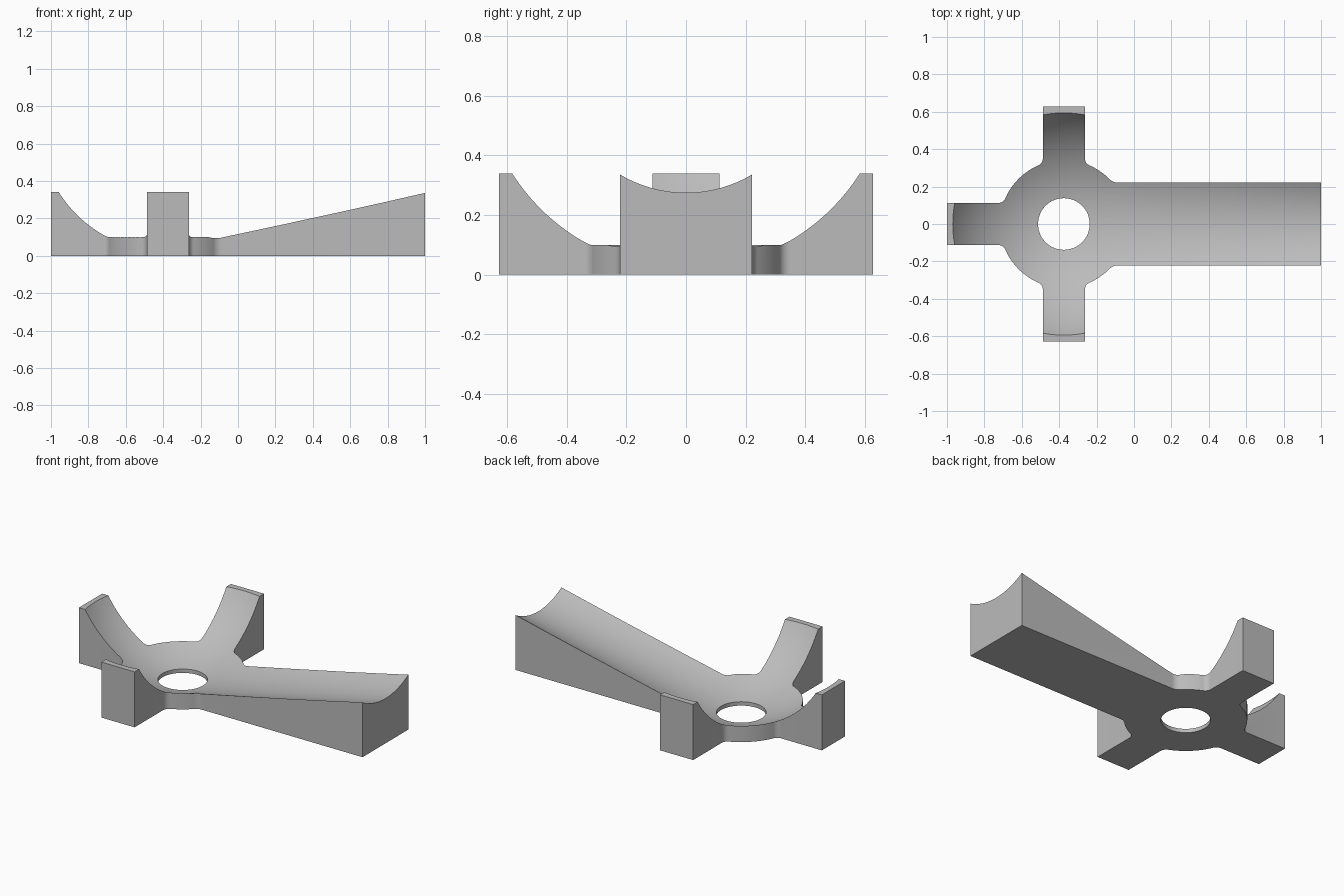
import bpy, bmesh
from math import sin, cos, pi, atan2, sqrt, radians

if "Cube" in bpy.data.objects:
    bpy.data.objects.remove(bpy.data.objects["Cube"])

HUB_X, HUB_R, HEIGHT = -0.375, 0.342, 0.34
BOWL_R, BOWL_Z = 0.70, 0.71

grey = bpy.data.materials.new("light_grey")
grey.use_nodes = True
grey.diffuse_color = (0.5, 0.5, 0.5, 1)
grey.node_tree.nodes["Principled BSDF"].inputs["Base Color"].default_value = grey.diffuse_color


def make_object(name, bm):
    bmesh.ops.recalc_face_normals(bm, faces=bm.faces)
    mesh = bpy.data.meshes.new(name)
    bm.to_mesh(mesh)
    bm.free()
    mesh.materials.append(grey)
    obj = bpy.data.objects.new(name, mesh)
    bpy.context.collection.objects.link(obj)
    return obj


def arm_outline(half, length, fillet, steps=8):
    """Half-filleted arm along local +x, from its right root to its left root."""
    d = sqrt((HUB_R + fillet) ** 2 - (half + fillet) ** 2)
    start = pi + atan2(-(half + fillet), d)
    side = []
    for i in range(steps + 1):
        a = start + (pi / 2 - start) * i / steps
        side.append((d + fillet * cos(a), -half - fillet + fillet * sin(a)))
    side.append((length, -half))
    return side + [(x, -y) for x, y in reversed(side)]


# Plan outline: round hub with one long and three short arms
arms = [(0, 0.222, 1.375, 0.06), (pi / 2, 0.1125, 0.627, 0.04),
        (pi, 0.1125, 0.625, 0.04), (3 * pi / 2, 0.1125, 0.627, 0.04)]
outline = []
for k, (turn, half, length, fillet) in enumerate(arms):
    pts = arm_outline(half, length, fillet)
    outline += [(x * cos(turn) - y * sin(turn), x * sin(turn) + y * cos(turn)) for x, y in pts]
    # Hub arc to the next arm
    nxt = arm_outline(*arms[(k + 1) % 4][1:])[0]
    a0 = turn + atan2(pts[-1][1], pts[-1][0])
    a1 = turn + pi / 2 + atan2(nxt[1], nxt[0])
    for i in range(1, 10):
        a = a0 + (a1 - a0) * i / 10
        outline.append((HUB_R * cos(a), HUB_R * sin(a)))

bm = bmesh.new()
base = bm.faces.new([bm.verts.new((x + HUB_X, y, 0)) for x, y in outline])
top = bmesh.ops.extrude_face_region(bm, geom=[base])["geom"]
bmesh.ops.translate(bm, vec=(0, 0, HEIGHT),
                    verts=[v for v in top if isinstance(v, bmesh.types.BMVert)])
body = make_object("cradle_bracket", bm)

# Spherical bowl cutter
bm = bmesh.new()
bmesh.ops.create_uvsphere(bm, u_segments=128, v_segments=80, radius=BOWL_R)
bmesh.ops.translate(bm, verts=bm.verts, vec=(HUB_X, 0, BOWL_Z))
bowl = make_object("bowl_cutter", bm)

# Sloping trough cutter, narrowing in radius toward the long arm's end
bm = bmesh.new()
SIDES = 128
rings = []
for x in (-0.2, 0.1, 0.4, 0.7, 1.0, 1.1):
    r = 0.433 + (1 - x) * 0.19
    z = 0.275 + 0.2 * (x - 1) + r
    rings.append([bm.verts.new((x, r * sin(2 * pi * i / SIDES), z - r * cos(2 * pi * i / SIDES)))
                  for i in range(SIDES)])
for a, b in zip(rings, rings[1:]):
    for i in range(SIDES):
        j = (i + 1) % SIDES
        bm.faces.new((a[i], a[j], b[j], b[i]))
bm.faces.new(rings[0])
bm.faces.new(rings[-1])
trough = make_object("trough_cutter", bm)

# Hub hole cutter
bm = bmesh.new()
bmesh.ops.create_cone(bm, cap_ends=True, segments=64, radius1=0.138, radius2=0.138, depth=1)
bmesh.ops.translate(bm, verts=bm.verts, vec=(HUB_X, 0, 0))
hole = make_object("hole_cutter", bm)

# Cut the body, then drop the cutters
bpy.ops.object.select_all(action="DESELECT")
body.select_set(True)
bpy.context.view_layer.objects.active = body
for cutter in (bowl, trough, hole):
    cutter.hide_render = True
    mod = body.modifiers.new(cutter.name, "BOOLEAN")
    mod.operation = "DIFFERENCE"
    mod.solver = "EXACT"
    mod.object = cutter
    bpy.ops.object.modifier_apply(modifier=mod.name)
    bpy.data.objects.remove(cutter)

bpy.ops.object.shade_smooth_by_angle(angle=radians(30))
